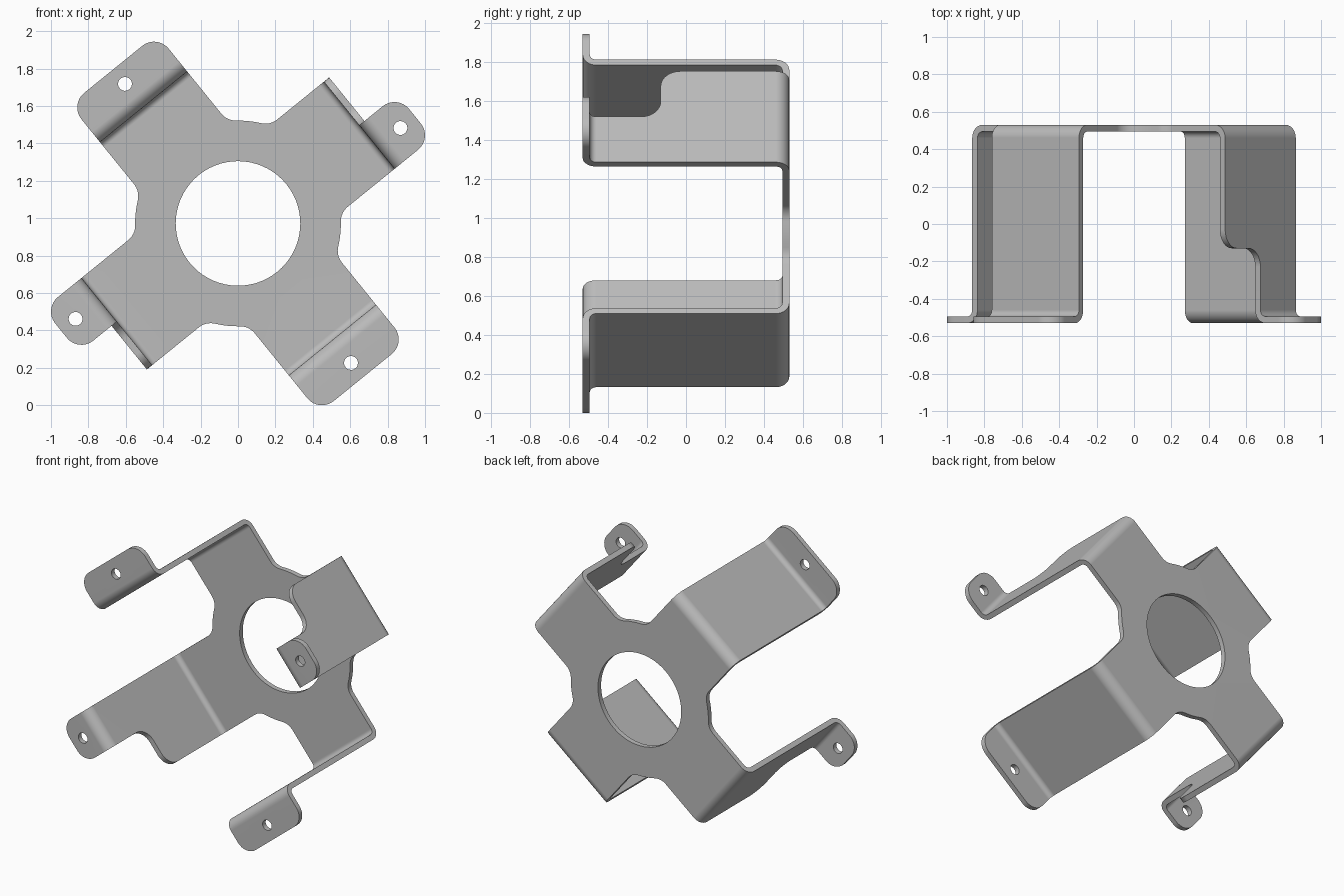
import bpy, bmesh
from math import radians, cos, sin, atan2, hypot, sqrt, degrees
from mathutils import Matrix, Vector

cube = bpy.data.objects.get("Cube")
if cube:
    bpy.data.objects.remove(cube)

THICK = 0.036      # sheet thickness
FACE = 0.512       # mid-sheet distance of plate and tabs from the middle
BEND = 0.052       # mid-sheet bend radius
HALF = 0.3         # half width of an arm
DISC = 0.55        # radius of the central disc
ROUND = 0.1        # corner and fillet radius
TILT = 39          # turn of the whole bracket
WALL_Y = FACE - BEND
STEP_Y = -0.13     # where the stepped walls narrow

steel = bpy.data.materials.new("grey_steel")
steel.use_nodes = True
colour = (0.5, 0.5, 0.5, 1)
steel.diffuse_color = colour
steel.node_tree.nodes["Principled BSDF"].inputs["Base Color"].default_value = colour


def arc(cx, cy, r, start, end, n=8):
    angles = [radians(start + (end - start) * i / n) for i in range(n + 1)]
    return [(cx + r * cos(t), cy + r * sin(t)) for t in angles]


def circle(cx, cy, r, n):
    return arc(cx, cy, r, 0, 360, n)[:-1]


def panel(bm, loops, place):
    """Flat sheet bounded by the first loop, with the others as holes."""
    edges = []
    for loop in loops:
        vs = [bm.verts.new(place(*p)) for p in loop]
        edges += [bm.edges.new((v, vs[i - 1])) for i, v in enumerate(vs)]
    bmesh.ops.triangle_fill(bm, edges=edges, use_beauty=True)


def bend(bm, profile, s0, s1, place):
    """Curved strip following a profile of (outward, y) points."""
    rows = [[bm.verts.new(place(o, y, s)) for s in (s0, s1)] for o, y in profile]
    for a, b in zip(rows, rows[1:]):
        bm.faces.new((a[0], a[1], b[1], b[0]))


def add_arm(bm, turn, wall, tip, stepped):
    spin = Matrix.Rotation(radians(-turn), 3, 'Y')

    def place(o, y, s):
        return spin @ Vector((o, y, s))

    side = 0 if stepped else HALF
    # wall, narrowing in a rounded step where needed
    outline = [(WALL_Y, -HALF), (-WALL_Y, -HALF), (-WALL_Y, side)]
    if stepped:
        outline += arc(STEP_Y - ROUND, side + ROUND, ROUND, -90, 0)
        outline += arc(STEP_Y + ROUND, HALF - ROUND, ROUND, 180, 90)
    outline.append((WALL_Y, HALF))
    panel(bm, [outline], lambda y, s: place(wall, y, s))
    # bends into the plate and into the tab
    bend(bm, arc(wall - BEND, WALL_Y, BEND, 90, 0), -HALF, HALF, place)
    bend(bm, arc(wall + BEND, -WALL_Y, BEND, 180, 270), -HALF, side, place)
    # mounting tab with rounded corners and a screw hole
    end = tip - ROUND
    tab = [(wall + BEND, -HALF)]
    tab += arc(end, -HALF + ROUND, ROUND, -90, 0)
    tab += arc(end, side - ROUND, ROUND, 0, 90)
    tab.append((wall + BEND, side))
    hole = circle(end, (side - HALF) / 2, 0.037, 24)
    panel(bm, [tab, hole], lambda o, s: place(o, -FACE, s))


bm = bmesh.new()
outline = []
c = HALF + ROUND
d = sqrt((DISC + ROUND) ** 2 - c * c)
lean = degrees(atan2(c, d))
for k in range(4):
    stepped = k % 2 == 0
    wall, tip = (0.852, 1.096) if stepped else (0.82, 1.06)
    add_arm(bm, 90 * k, wall, tip, stepped)
    # quarter of the plate outline: arm end, fillet, disc edge, fillet
    quarter = [(wall - BEND, -HALF), (wall - BEND, HALF)]
    quarter += arc(d, c, ROUND, -90, lean - 180)
    quarter += arc(0, 0, DISC, lean, 90 - lean, 4)[1:-1]
    quarter += arc(c, d, ROUND, -90 - lean, -180)
    t = radians(90 * k)
    outline += [(x * cos(t) - z * sin(t), x * sin(t) + z * cos(t)) for x, z in quarter]

# central plate with its large round opening
panel(bm, [outline, circle(0, 0, 0.333, 64)], lambda x, z: Vector((x, FACE, z)))
bmesh.ops.remove_doubles(bm, verts=bm.verts, dist=0.0005)
bmesh.ops.recalc_face_normals(bm, faces=bm.faces)
bmesh.ops.transform(bm, verts=bm.verts,
                    matrix=Matrix.Translation((0, 0, 0.972)) @ Matrix.Rotation(radians(-TILT), 4, 'Y'))

mesh = bpy.data.meshes.new("mounting_bracket")
bm.to_mesh(mesh)
bm.free()
bracket = bpy.data.objects.new("mounting_bracket", mesh)
bpy.context.collection.objects.link(bracket)
mesh.materials.append(steel)

# give the sheet its thickness, then smooth the bends only
bpy.ops.object.select_all(action='DESELECT')
bpy.context.view_layer.objects.active = bracket
bracket.select_set(True)
solid = bracket.modifiers.new("sheet_thickness", 'SOLIDIFY')
solid.thickness = THICK
solid.offset = 0
solid.use_even_offset = True
bpy.ops.object.modifier_apply(modifier=solid.name)
bpy.ops.object.shade_smooth_by_angle(angle=radians(30))
weighted = bracket.modifiers.new("flat_panels", 'WEIGHTED_NORMAL')
weighted.keep_sharp = True
